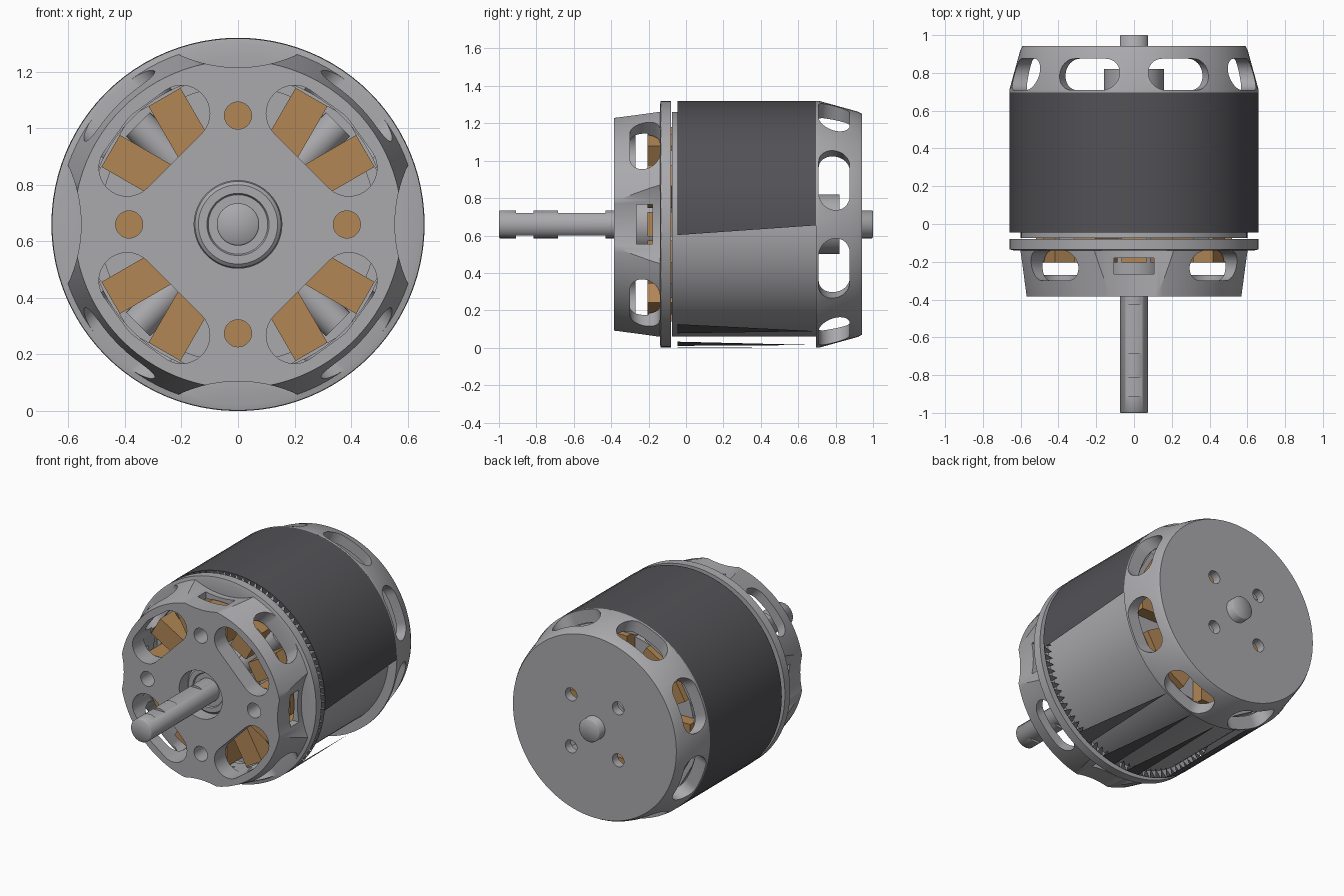
import bpy, bmesh, math
from math import sin, cos, radians
from mathutils import Vector, Matrix

AXIS_Z = 0.66
if "Cube" in bpy.data.objects:
    bpy.data.objects.remove(bpy.data.objects["Cube"], do_unlink=True)


def material(name, rgb):
    m = bpy.data.materials.new(name)
    m.use_nodes = True
    m.diffuse_color = (*rgb, 1)
    m.node_tree.nodes["Principled BSDF"].inputs["Base Color"].default_value = (*rgb, 1)
    return m


METAL = material("grey metal", (0.40, 0.40, 0.42))
COPPER = material("copper", (0.44, 0.24, 0.09))
DARK = material("dark sleeve", (0.085, 0.083, 0.092))


def finish(name, bm, mat, recalc=True):
    if recalc:
        bmesh.ops.recalc_face_normals(bm, faces=bm.faces[:])
    mesh = bpy.data.meshes.new(name)
    bm.to_mesh(mesh)
    bm.free()
    mesh.materials.append(mat)
    ob = bpy.data.objects.new(name, mesh)
    ob.location.z = AXIS_Z
    bpy.context.collection.objects.link(ob)
    return ob


def revolve(name, profile, mat=METAL, closed=True, steps=96):
    """Spin (radius, y) points around the motor axis."""
    bm = bmesh.new()
    vs = [bm.verts.new((r, y, 0)) for r, y in profile]
    es = [bm.edges.new(p) for p in zip(vs, vs[1:])]
    if closed:
        es.append(bm.edges.new((vs[-1], vs[0])))
    bmesh.ops.spin(bm, geom=vs + es, cent=(0, 0, 0), axis=(0, 1, 0),
                   angle=math.tau, steps=steps, use_merge=True)
    bmesh.ops.remove_doubles(bm, verts=bm.verts[:], dist=1e-5)
    return finish(name, bm, mat)


def prism(bm, outline, w0, w1, frame):
    """Extrude a 2D outline from w0 to w1 in the given frame."""
    lo, hi = ([bm.verts.new(frame @ Vector((u, v, w))) for u, v in outline] for w in (w0, w1))
    bm.faces.new(lo[::-1])
    bm.faces.new(hi)
    n = len(outline)
    for i in range(n):
        j = (i + 1) % n
        bm.faces.new((lo[i], lo[j], hi[j], hi[i]))


def radial(deg):
    """Frame with u tangential, v along the axis, w outward."""
    a = radians(deg)
    return Matrix(((-sin(a), 0, cos(a)), (0, 1, 0), (cos(a), 0, sin(a))))


AXIAL = Matrix(((1, 0, 0), (0, 0, 1), (0, 1, 0)))


def circle(u, v, r, n=32):
    return [(u + r * cos(math.tau * i / n), v + r * sin(math.tau * i / n)) for i in range(n)]


def box(u, v0, v1):
    return [(-u, v0), (u, v0), (u, v1), (-u, v1)]


def capsule(half, r, v):
    right = [(half - r + r * cos(t), v + r * sin(t))
             for t in (math.pi * (i / 16 - 0.5) for i in range(17))]
    return right + [(-u, 2 * v - w) for u, w in right]


def polar(deg, r):
    return r * cos(radians(deg)), r * sin(radians(deg))


def kidney(deg):
    """Rounded window outline: hull of circles along an arc."""
    pts = []
    for d in (-18, 0, 18):
        pts += circle(*polar(deg + d, 0.44), 0.1)
    pts = [Vector(p) for p in pts]
    from mathutils.geometry import convex_hull_2d
    return [tuple(pts[i]) for i in convex_hull_2d(pts)]


def cut(ob, prisms):
    """Subtract a list of prisms from an object and apply the result."""
    bm = bmesh.new()
    for p in prisms:
        prism(bm, *p)
    cutter = finish("cutter", bm, METAL)
    cutter.hide_render = True
    mod = ob.modifiers.new("cut", "BOOLEAN")
    mod.operation, mod.solver, mod.object = "DIFFERENCE", "EXACT", cutter
    deps = bpy.context.evaluated_depsgraph_get()
    mesh = bpy.data.meshes.new_from_object(ob.evaluated_get(deps))
    ob.modifiers.clear()
    ob.data = mesh
    bpy.data.objects.remove(cutter, do_unlink=True)


QUARTERS = (0, 90, 180, 270)
DIAGONALS = (45, 135, 225, 315)

# Front mount: hollow cone with flange, windows, scallops and slots
front = revolve("front_mount", [(0.155, -0.385), (0.58, -0.385), (0.637, -0.14), (0.658, -0.135),
                                (0.658, -0.08), (0.57, -0.08), (0.53, -0.12), (0.53, -0.27),
                                (0.155, -0.27)])
cut(front, [(kidney(d), -0.5, -0.2, AXIAL) for d in DIAGONALS]
    + [(circle(*polar(d, 0.385), 0.048), -0.5, -0.2, AXIAL) for d in QUARTERS])
cut(front, [(circle(*polar(d, 1.055), 0.5, 96), -0.5, -0.14, AXIAL) for d in QUARTERS])
cut(front, [(capsule(0.175, 0.08, -0.22), 0.47, 0.8, radial(d)) for d in DIAGONALS]
    + [(box(0.105, -0.265, -0.18), 0.47, 0.8, radial(d)) for d in QUARTERS])

# Back bell: closed cup with eight slots and four screw holes
back = revolve("back_bell", [(0, 0.942), (0.59, 0.942), (0.602, 0.92), (0.66, 0.71), (0.66, 0.695),
                             (0.58, 0.695), (0.54, 0.885), (0, 0.885)], closed=False)
cut(back, [(capsule(0.172, 0.083, 0.792), 0.4, 0.8, radial(22.5 + 45 * i)) for i in range(8)]
    + [(circle(*polar(d, 0.24), 0.042), 0.8, 1.1, AXIAL) for d in DIAGONALS])

# Inner can and bearing tube
revolve("rotor_can", [(0.57, -0.075), (0.6, -0.075), (0.6, 0.7), (0.57, 0.7)])
revolve("bearing_tube", [(0, -0.3), (0.105, -0.3), (0.11, -0.31), (0.14, -0.31), (0.152, -0.3),
                         (0.157, -0.28), (0.16, -0.26), (0.16, 0.82), (0, 0.82)], closed=False)

# Shaft with two pairs of flats
shaft = revolve("shaft", [(0, -1), (0.07, -1), (0.075, -0.995), (0.075, 0.995), (0.07, 1), (0, 1)],
                closed=False, steps=48)
cut(shaft, [(box(0.1, a, b), 0.061, 0.12, radial(d))
            for a, b in ((-0.91, -0.815), (-0.685, -0.43)) for d in (90, 270)])

# Stator core, tooth tips and cylindrical spokes
revolve("stator_core", [(0, 0), (0.49, 0), (0.49, 0.62), (0, 0.62)], closed=False)
tips, coils, spokes = bmesh.new(), bmesh.new(), bmesh.new()
for i in range(12):
    prism(tips, box(0.11, -0.05, 0.66), 0.52, 0.55, radial(30 * i))
    prism(coils, box(0.065, -0.205, 0.7), 0.285, 0.52, radial(30 * i))
for d in DIAGONALS:
    prism(spokes, circle(0, -0.06, 0.06), 0.15, 0.5, radial(d))
finish("stator_tips", tips, METAL)
finish("copper_coils", coils, COPPER)
finish("stator_spokes", spokes, METAL)

# Dark sleeve: open shell, torn into slivers underneath
Y0, Y1, R = -0.045, 0.695, 0.66
bm = bmesh.new()


def on_can(deg, y, r=R):
    return bm.verts.new((r * cos(radians(deg)), y, r * sin(radians(deg))))


def panel(f0, f1, b0, b1):
    bm.faces.new((on_can(f0, Y0), on_can(b0, Y1), on_can(b1, Y1), on_can(f1, Y0)))


panel(-5, 0, -0.5, 0)
for a in range(0, 245, 5):
    panel(a, a + 5, a, a + 5)
for a in (-54, -72, -88):
    bm.faces.new((on_can(a - 8, Y0), on_can(a - 6, Y1), on_can(a, Y0)))
bmesh.ops.remove_doubles(bm, verts=bm.verts[:], dist=1e-5)
finish("outer_sleeve", bm, DARK, recalc=False)

# Sawtooth ring at the sleeve's front edge
bm = bmesh.new()
for a in range(0, 360, 4):
    bm.faces.new((on_can(a, Y0), on_can(a + 4, Y0), on_can(a + 2, Y0, 0.6)))
finish("sleeve_front_teeth", bm, DARK, recalc=False)

# Smooth shading with sharp edges kept
for ob in [o for o in bpy.context.collection.objects if o.type == "MESH"]:
    bpy.ops.object.select_all(action="DESELECT")
    ob.select_set(True)
    bpy.context.view_layer.objects.active = ob
    bpy.ops.object.shade_smooth_by_angle(angle=radians(50 if ob is shaft else 30))
